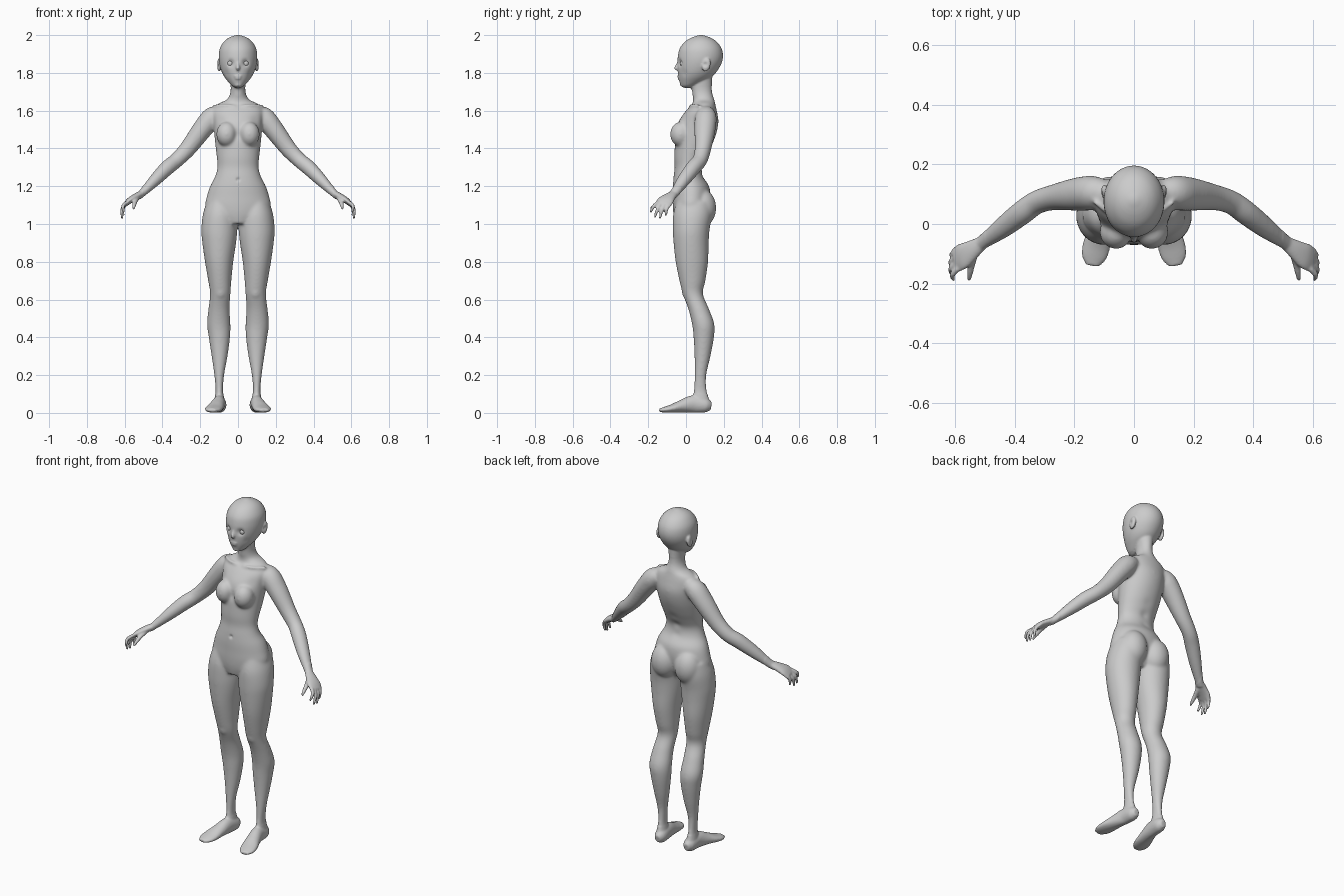
import bpy, bmesh, math
from mathutils import Vector, Matrix

bm = bmesh.new()
SIDES = (1, -1)


def spline(rows, steps=5):
    """Catmull-Rom interpolation of section rows."""
    out = []
    for i in range(len(rows) - 1):
        p = [rows[max(0, min(len(rows) - 1, i + k))] for k in (-1, 0, 1, 2)]
        for j in range(steps):
            t = j / steps
            out.append([0.5 * (2 * b + (c - a) * t + (2 * a - 5 * b + 4 * c - d) * t * t
                               + (3 * b - a - 3 * c + d) * t ** 3) for a, b, c, d in zip(*p)])
    return out + [list(rows[-1])]


def loft(rows, side=1, ref=None, n=28):
    """Closed skin over ellipses (x, y, z, r1, r2); level rings unless ref is given."""
    rows = spline(rows)
    rings = []
    for i, (x, y, z, r1, r2) in enumerate(rows):
        a, b = Vector((1, 0, 0)), Vector((0, 1, 0))
        if ref:
            t = (Vector(rows[min(i + 1, len(rows) - 1)][:3]) - Vector(rows[max(i - 1, 0)][:3])).normalized()
            a = (Vector(ref) - t * t.dot(Vector(ref))).normalized()
            b = t.cross(a)
        ring = []
        for k in range(n):
            u = 2 * math.pi * k / n
            p = Vector((x, y, z)) + a * r1 * math.cos(u) + b * r2 * math.sin(u)
            ring.append(bm.verts.new((p.x * side, p.y, p.z)))
        rings.append(ring)
    for p, q in zip(rings, rings[1:]):
        for k in range(n):
            bm.faces.new((p[k], p[(k + 1) % n], q[(k + 1) % n], q[k]))
    bm.faces.new(rings[0])
    bm.faces.new(rings[-1])


def blob(c, r, side=1, tilt=0):
    m = (Matrix.Translation((c[0] * side, c[1], c[2])) @ Matrix.Rotation(tilt, 4, 'X')
         @ Matrix.Diagonal((*r, 1)))
    bmesh.ops.create_uvsphere(bm, u_segments=32, v_segments=20, radius=1, matrix=m)


def centred(rows):
    """(z, half width, front, back) -> loft rows."""
    return [(0, (f + b) / 2, z, w, (b - f) / 2) for z, w, f, b in rows]


# torso and neck
loft(centred([
    (1.0, .08, -.055, .08), (1.05, .15, -.066, .11), (1.1, .173, -.07, .125), (1.15, .164, -.07, .13),
    (1.2, .148, -.07, .122), (1.25, .122, -.066, .092), (1.3, .109, -.06, .085), (1.35, .112, -.062, .105),
    (1.4, .118, -.06, .13), (1.47, .125, -.055, .158), (1.54, .13, -.04, .172), (1.6, .135, 0, .163),
    (1.635, .108, .033, .155), (1.658, .06, .038, .15), (1.69, .042, .033, .14), (1.73, .039, .03, .137),
    (1.79, .045, .04, .14)]), n=48)

# head
loft(centred([
    (1.72, .016, -.016, .02), (1.733, .034, -.027, .055), (1.755, .054, -.035, .10), (1.78, .073, -.04, .138),
    (1.81, .088, -.043, .165), (1.85, .099, -.045, .188), (1.89, .102, -.043, .196), (1.93, .096, -.033, .188),
    (1.965, .075, -.006, .163), (1.987, .047, .03, .128), (2.0, .01, .07, .09)]), n=48)

# nose, lips and chin
loft([(0, -.036, 1.862, .007, .008), (0, -.046, 1.838, .008, .01), (0, -.053, 1.824, .011, .01),
      (0, -.046, 1.815, .007, .004)], ref=(1, 0, 0))
blob((0, -.037, 1.783), (.021, .009, .006))
blob((0, -.036, 1.771), (.017, .009, .006))
blob((0, -.018, 1.738), (.02, .014, .014))

leg = [(1.12, .02, .165, -.05, .135), (1.05, .005, .186, -.068, .138), (.97, .004, .194, -.07, .125),
       (.9, .010, .189, -.066, .12), (.8, .025, .175, -.055, .117), (.7, .035, .158, -.035, .103),
       (.63, .04, .148, -.017, .09), (.55, .044, .157, .012, .122), (.47, .04, .164, .032, .15),
       (.4, .042, .155, .04, .148), (.3, .055, .14, .045, .13), (.2, .073, .126, .045, .108),
       (.12, .079, .119, .041, .11), (.06, .07, .125, .03, .125), (.02, .07, .12, .03, .125)]

for s in SIDES:
    # leg, kneecap, buttock
    loft([((i + o) / 2, (f + b) / 2, z, (o - i) / 2, (b - f) / 2) for z, i, o, f, b in leg], s, n=36)
    blob((.093, .008, .64), (.032, .03, .04), s)
    blob((.076, .085, 1.085), (.077, .075, .1), s)
    # foot
    loft([(.095, .134, .035, .016, .02), (.095, .105, .04, .033, .038), (.1, .04, .047, .034, .046),
          (.112, -.02, .036, .04, .034), (.125, -.07, .024, .046, .023), (.134, -.11, .017, .042, .016),
          (.139, -.14, .014, .022, .009)], s, (1, 0, 0))
    # breast and collarbone
    blob((.06, -.028, 1.475), (.055, .056, .066), s)
    loft([(.015, .022, 1.625, .006, .006), (.07, .03, 1.628, .008, .008), (.135, .075, 1.625, .008, .008)],
         s, (0, 1, 0), 12)
    # arm
    loft([(.09, .11, 1.585, .04, .04), (.135, .105, 1.565, .057, .056), (.19, .10, 1.5, .056, .053),
          (.265, .09, 1.4, .044, .045), (.325, .073, 1.338, .04, .04), (.375, .038, 1.297, .041, .04),
          (.44, -.012, 1.232, .036, .033), (.505, -.06, 1.165, .025, .021), (.53, -.078, 1.145, .024, .018)],
         s, (0, 1, 0))
    # palm
    loft([(.51, -.064, 1.16, .023, .018), (.545, -.088, 1.142, .034, .018), (.575, -.108, 1.123, .044, .016),
          (.598, -.122, 1.102, .042, .011)], s, (0, 1, 0))
    # fingers
    for k, tip in enumerate([(.604, -.188, 1.062), (.613, -.166, 1.034), (.613, -.139, 1.028), (.606, -.108, 1.042)]):
        base = Vector((.588, -.148 + .02 * k, 1.115 - .002 * k))
        mid = (base + Vector(tip)) / 2 + Vector((.013, -.003, .006))
        loft([(*base, .010, .010), (*mid, .0095, .0095), (*tip, .006, .006)], s, (0, 1, 0), 12)
    # thumb
    loft([(.535, -.095, 1.14, .016, .014), (.545, -.135, 1.118, .013, .012), (.55, -.165, 1.098, .0105, .0105),
          (.553, -.19, 1.08, .006, .006)], s, (1, 0, 0), 12)
    # ear
    blob((.1, .108, 1.842), (.011, .022, .036), s, -.25)

# fuse all parts into one skin
bmesh.ops.recalc_face_normals(bm, faces=bm.faces)
raw = bpy.data.meshes.new("body_parts")
bm.to_mesh(raw)
body = bpy.data.objects.new("body", raw)
bpy.context.collection.objects.link(body)
rm = body.modifiers.new("fuse", 'REMESH')
rm.mode = 'VOXEL'
rm.voxel_size = .0052
skin = bpy.data.meshes.new_from_object(body.evaluated_get(bpy.context.evaluated_depsgraph_get()))
body.modifiers.clear()
body.data = skin

# blend the joins, gently on hands, feet and face
bm = bmesh.new()
bm.from_mesh(skin)


def relax(verts, times):
    for _ in range(times):
        bmesh.ops.smooth_vert(bm, verts=verts, factor=.5, use_axis_x=True, use_axis_y=True, use_axis_z=True)


relax(bm.verts[:], 2)
relax([v for v in bm.verts if abs(v.co.x) < .5 and .1 < v.co.z < 1.73], 14)

# sculpted dents: centre, radius, push
dents = [((.04, -.036, 1.852), .017, (0, .013, 0)), ((.105, -.02, 1.56), .03, (0, .006, 0)),
         ((.112, .1, 1.845), .012, (-.008, 0, 0)), ((.075, -.02, 1.795), .02, (-.004, .003, 0))]
dents += [((-c[0], c[1], c[2]), r, (-p[0], p[1], p[2])) for c, r, p in dents]
dents += [((0, -.068, 1.235), .009, (0, .008, 0)), ((0, -.05, 1.47), .025, (0, .006, 0))]
dents += [((0, .13 - abs(z - 1.55) * .2, z), .025, (0, -.006, 0)) for z in (1.25, 1.32, 1.39, 1.46, 1.53)]
for c, r, p in dents:
    c, p = Vector(c), Vector(p)
    for v in bm.verts:
        d = (v.co - c).length_squared / r ** 2
        if d < 6:
            v.co += p * math.exp(-d)
for f in bm.faces:
    f.smooth = True
bm.to_mesh(skin)
bm.free()

# eyes
for s in SIDES:
    bpy.ops.mesh.primitive_uv_sphere_add(segments=24, ring_count=16, radius=.018, location=(.04 * s, -.013, 1.85))
    bpy.context.object.name = "eye"
    bpy.ops.object.shade_smooth()
